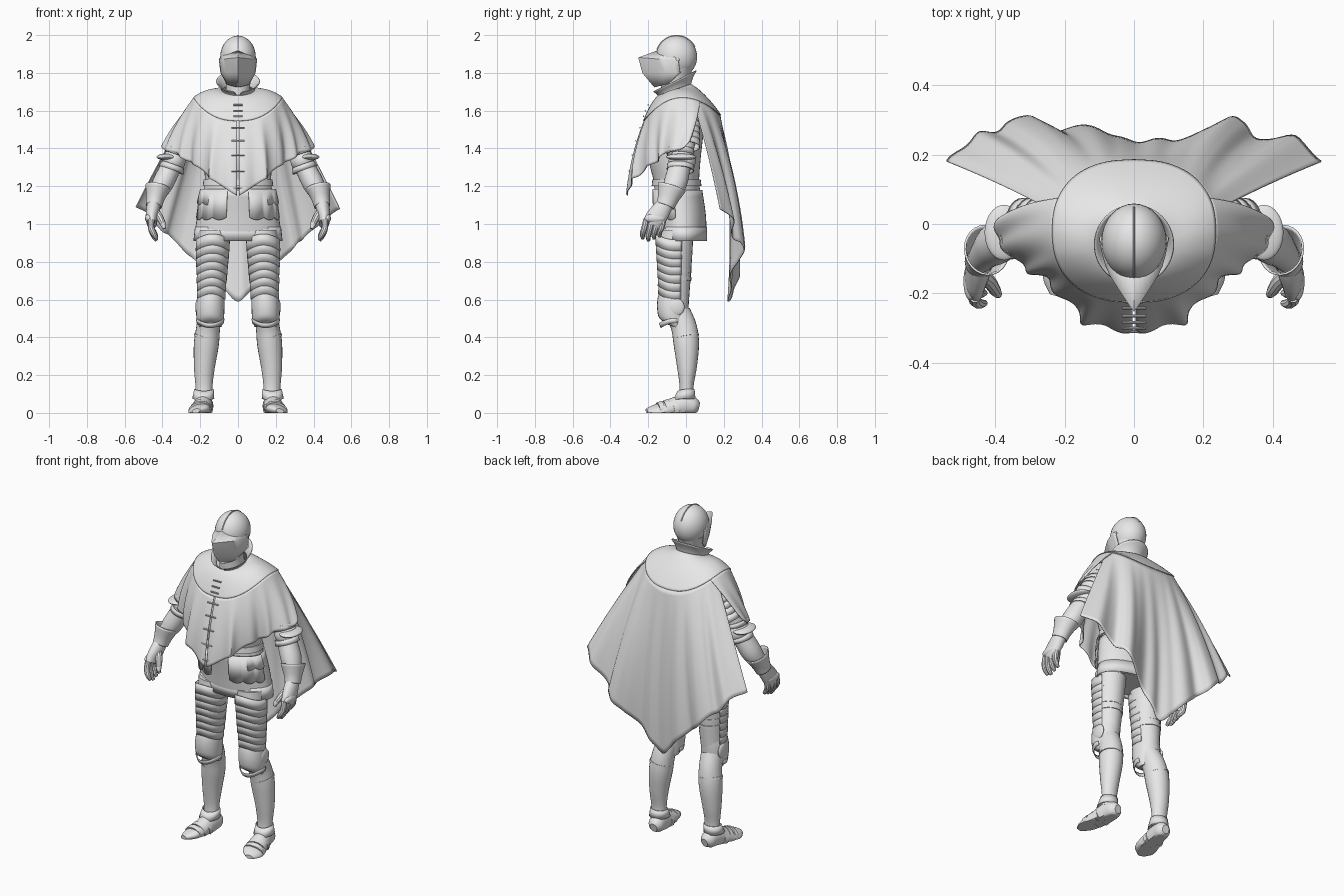
import bpy, bmesh
from math import sin, cos, pi, radians, copysign
from mathutils import Vector

if "Cube" in bpy.data.objects:
    bpy.data.objects.remove(bpy.data.objects["Cube"])

GREY = (.8, .8, .8, 1)
mat = bpy.data.materials.new("light grey")
mat.use_nodes = True
mat.diffuse_color = GREY
mat.node_tree.nodes["Principled BSDF"].inputs["Base Color"].default_value = GREY
parts = []


def finish(name, bm, mirror=False, thick=0):
    bmesh.ops.recalc_face_normals(bm, faces=bm.faces)
    mesh = bpy.data.meshes.new(name)
    bm.to_mesh(mesh)
    bm.free()
    mesh.materials.append(mat)
    ob = bpy.data.objects.new(name, mesh)
    bpy.context.collection.objects.link(ob)
    if mirror:
        ob.modifiers.new("mirror", 'MIRROR')
    if thick:
        mod = ob.modifiers.new("thickness", 'SOLIDIFY')
        mod.thickness, mod.offset = thick, 0
    parts.append(ob)
    return ob


def spline(pts, n):
    """n samples of a Catmull-Rom curve through points of any dimension."""
    out = []
    for i in range(n):
        t = i / (n - 1) * (len(pts) - 1)
        k = min(int(t), len(pts) - 2)
        f = t - k
        a, b, c, d = (pts[min(max(k + j, 0), len(pts) - 1)] for j in (-1, 0, 1, 2))
        out.append([q + f / 2 * (r - p + f * (2*p - 5*q + 4*r - s + f * (3*(q - r) + s - p)))
                    for p, q, r, s in zip(a, b, c, d)])
    return out


def grid(name, rows, closed=False, caps=False, **kw):
    """Skin rows of points; closed joins each row's ends."""
    bm = bmesh.new()
    vs = [[bm.verts.new(p) for p in row] for row in rows]
    n = len(vs[0])
    for lo, hi in zip(vs, vs[1:]):
        for i in range(n if closed else n - 1):
            j = (i + 1) % n
            bm.faces.new((lo[i], lo[j], hi[j], hi[i]))
    if caps:
        bm.faces.new(vs[0])
        bm.faces.new(vs[-1])
    return finish(name, bm, **kw)


def loft(name, rings, steps=1, n=24, arc=None, peak=0, follow=True, scallop=0, **kw):
    """Ellipse rings (x, y, z, rx, ry); arc in degrees makes an open plate."""
    if steps > 1:
        rings = spline(rings, (len(rings) - 1) * steps + 1)
    rows = []
    for k, (x, y, z, rx, ry) in enumerate(rings):
        a, b = rings[max(k - 1, 0)], rings[min(k + 1, len(rings) - 1)]
        rot = Vector((0, 0, 1)).rotation_difference(Vector(b[:3]) - Vector(a[:3]))
        row = []
        for i in range(n):
            t = radians(arc[0] + (arc[1] - arc[0]) * i / (n - 1)) if arc else 2 * pi * i / n
            p = Vector((rx * cos(t), ry * sin(t), 0))
            p = Vector((x, y, z)) + (rot @ p if follow else p)
            p.z += peak * max(0, -sin(t)) ** 2
            if k == 0 and scallop:
                p.z -= scallop * abs(sin(3 * pi * i / (n - 1)))
            p.z = max(p.z, 0)
            row.append(p)
        rows.append(row)
    return grid(name, rows, closed=not arc, caps=not (arc or kw.get("thick")), **kw)


def sheet(name, top, hem, bulge, pleat=0, waves=0, nu=56, nv=22, mirror=True):
    """Cloth hung from a top edge to a hem, bowed by bulge(top, hem)."""
    top, hem = spline(top, nu), spline(hem, nu)
    rows = []
    for j in range(nv):
        v = j / (nv - 1)
        row = []
        for i in range(nu):
            a, b = Vector(top[i]), Vector(hem[i])
            p = a.lerp(b, v) + bulge(a, b) * 2 * v * (1 - v)
            out = Vector((a.x, a.y + .02, 0)).normalized()
            p += out * pleat * v * sin(waves * pi * i / (nu - 1))
            if mirror:
                p.x = max(p.x, 0)
            row.append(p)
        rows.append(row)
    return grid(name, rows, mirror=mirror, thick=.005)


def blob(name, at, size, mirror=False):
    bm = bmesh.new()
    bmesh.ops.create_uvsphere(bm, u_segments=32, v_segments=20, radius=1)
    for v in bm.verts:
        v.co = Vector(at) + Vector(p * s for p, s in zip(v.co, size))
    return finish(name, bm, mirror)


# Helmet: skull, comb, beaked visor, pivots and neck guard
blob("helmet_skull", (0, -.05, 1.885), (.094, .109, .112))
loft("helmet_comb", [(0, -.05 - .108 * cos(t), 1.885 + .111 * sin(t), .003, .005)
                     for t in (radians(20 + 7 * i) for i in range(20))], n=8)
rows = []
for front, z, side, back, zs in ((-.135, 1.922, .086, -.075, 1.9), (-.25, 1.88, .098, -.04, 1.865),
                                 (-.228, 1.8, .09, -.03, 1.8), (-.165, 1.725, .06, -.09, 1.745)):
    half = [(0, front, z), (side * .4, front * .72 + back * .28, z * .75 + zs * .25),
            (side * .8, front * .4 + back * .6, z * .4 + zs * .6), (side, back, zs)]
    half = spline(half, 10)
    rows.append([(-x, y, h) for x, y, h in half[:0:-1]] + half)
grid("visor", rows, thick=.006)
blob("visor_pivots", (.095, -.045, 1.87), (.005, .01, .01), True)
loft("neck_guard", [(0, -.055, 1.66, .07, .075), (0, -.06, 1.75, .065, .075), (0, -.055, 1.83, .085, .09)], 4)


# Shoulder yoke, flared collar, front mantle and back cape
def yoke(deg, s=1):
    t = radians(deg)
    c, d = (copysign(abs(q) ** .85, q) for q in (cos(t), sin(t)))
    drop = .125 if deg < 0 else .095
    return (.235 * s * c, -.02 + .205 * s * d, 1.67 - drop * d * d)


def collar(deg, r, low, high):
    t = radians(deg)
    return (r * cos(t), -.06 + r * sin(t), (low + high) / 2 + (high - low) / 2 * sin(t))


def angles(a, b, n=15):
    return [a + (b - a) * i / (n - 1) for i in range(n)]


sheet("shoulder_yoke", [collar(a, .085, 1.68, 1.74) for a in angles(-90, 90)],
      [yoke(a) for a in angles(-90, 90)], lambda a, b: Vector((0, 0, .035)))
sheet("collar", [collar(a, .084, 1.675, 1.735) for a in angles(-88, 90)],
      [collar(a, .114, 1.70, 1.812) for a in angles(-78, 90)],
      lambda a, b: Vector((-a.x, -a.y - .06, 0)) * .12, nv=8)
sheet("front_mantle", [(max(x, .004), y, z) for x, y, z in (yoke(a, .985) for a in angles(-90, 24))],
      [(.006, -.31, 1.15), (.07, -.297, 1.19), (.14, -.29, 1.235), (.155, -.255, 1.25), (.21, -.21, 1.3),
       (.24, -.17, 1.32), (.27, -.145, 1.335), (.31, -.135, 1.36), (.34, -.1, 1.38), (.385, -.06, 1.39),
       (.4, -.02, 1.4), (.38, .02, 1.44)],
      lambda a, b: Vector((a.x, a.y + .02, 0)) * .14, .009, 11)
sheet("back_cape", [yoke(a, .975) for a in angles(168, 12, 29)],
      [(-.54, .18, 1.09), (-.5, .215, 1.07), (-.45, .26, 1.03), (-.405, .265, .96), (-.36, .29, .94),
       (-.31, .315, .88), (-.265, .29, .84), (-.22, .27, .8), (-.13, .28, .72), (-.06, .25, .64),
       (0, .225, .59), (.06, .235, .64), (.12, .235, .71), (.18, .25, .77), (.23, .285, .81),
       (.28, .305, .86), (.32, .295, .9), (.34, .25, .92), (.4, .245, .97), (.47, .25, 1.03), (.54, .18, 1.08)],
      lambda a, b: Vector((0, a.y * .33, .03)), .005, 22, nu=110, nv=30, mirror=False)

# Laces and clasps down the chest
for y, z, w in ((-.2, 1.63, .025), (-.215, 1.6, .025), (-.225, 1.57, .025), (-.243, 1.51, .035),
                (-.265, 1.44, .035), (-.284, 1.365, .035), (-.3, 1.28, .035), (-.31, 1.19, .025)):
    loft("chest_clasp", [(-w, y, z, .004, .004), (w, y, z, .004, .004)], n=8)

# Torso, belt, skirt band and scalloped hip plates
loft("torso", [(0, -.03, .93, .19, .1), (0, -.025, 1.0, .205, .12), (0, -.04, 1.12, .195, .125),
               (0, -.05, 1.22, .175, .12), (0, -.06, 1.34, .185, .137), (0, -.05, 1.46, .2, .14),
               (0, -.03, 1.58, .2, .13), (0, -.03, 1.66, .13, .1)], 4, 40, follow=False)
loft("waist_belt", [(0, -.05, 1.2, .187, .132), (0, -.05, 1.235, .182, .128)], n=40, follow=False)
loft("skirt", [(0, -.014, .915, .23, .12), (0, -.018, .96, .224, .122), (0, -.025, 1.05, .211, .126),
               (0, -.045, 1.18, .188, .127)], 3, 40, follow=False, thick=.008)
loft("skirt_band", [(0, -.014, .91, .233, .123), (0, -.017, .985, .225, .126)], n=40, follow=False, thick=.006)
for z, high, s in ((1.035, .15, 0), (1.115, .07, .004)):
    loft("hip_plates", [(0, -.035, z, .222 - s, .143 - s / 2), (0, -.045, z + high, .2, .135)],
         n=37, arc=(-74, -8), follow=False, scallop=.014, mirror=True, thick=.005)

# Legs: thighs with overlapping plates, knees, greaves and feet
loft("thighs", [(.147, -.065, .52, .066, .075), (.138, -.062, .68, .074, .084), (.132, -.06, .82, .083, .092),
                (.125, -.05, .96, .085, .09)], 4, mirror=True)
for i in range(7):
    z, s = .6 + .043 * i, .0024 * i
    loft("thigh_lames", [(.142 - s / 2, -.063, z, .0735 + s, .083 + s), (.141 - s / 2, -.063, z + .06, .0725 + s, .082 + s)],
         arc=(-205, 25), n=28, peak=.03, follow=False, mirror=True, thick=.003)
for z in (.7, .74, .84):
    loft("thigh_straps", [(.138, -.06, z, .078, .088), (.137, -.06, z + .02, .079, .089)], mirror=True)
loft("knee_guards", [(.147, -.045, .455, .06, .05), (.147, -.066, .49, .071, .075), (.147, -.07, .54, .075, .083),
                     (.145, -.068, .59, .074, .083), (.143, -.064, .625, .07, .078)], 4, peak=.012,
     mirror=True, follow=False)
loft("knee_rims", [(.147, -.058, .475, .07, .074), (.147, -.062, .5, .074, .081)],
     arc=(-190, 10), peak=-.025, follow=False, mirror=True, thick=.004)
blob("knee_wings", (.213, -.05, .56), (.013, .042, .045), True)
loft("greaves", [(.178, .003, .07, .045, .042), (.18, .003, .14, .045, .037), (.178, .005, .24, .055, .052),
                 (.168, .002, .36, .066, .067), (.158, -.01, .45, .063, .068), (.148, -.04, .53, .06, .065)],
     4, mirror=True)
loft("greave_rims", [(.166, .0, .4, .068, .069), (.164, -.002, .412, .067, .07)], mirror=True)
loft("ankle_guards", [(.184, -.01, .075, .056, .058), (.18, 0, .125, .049, .043)], peak=-.01,
     follow=False, mirror=True, thick=.005)
loft("feet", [(.172, .068, .03, .022, .025), (.174, .045, .035, .043, .045), (.18, .0, .04, .048, .06),
              (.188, -.06, .03, .053, .053), (.2, -.12, .018, .06, .036), (.212, -.17, .012, .054, .026),
              (.222, -.208, .01, .022, .012)], 4, mirror=True)
for y, x, r in ((-.045, .186, .057), (-.085, .193, .049), (-.12, .2, .039)):
    loft("foot_lames", [(x, y, .026, .055, r), (x + .004, y - .025, .02, .059, r - .004)], mirror=True)

# Arms: sleeve, shoulder plates, elbow guard, forearm and flared cuff
loft("upper_arms", [(.34, -.025, 1.32, .05, .052), (.308, -.01, 1.43, .05, .058), (.25, .0, 1.53, .05, .07),
                    (.19, -.005, 1.595, .05, .07)], 4, mirror=True)
for i in range(5):
    x, z = .322 - .021 * i, 1.41 + .031 * i
    loft("shoulder_lames", [(x, .002, z, .054, .071), (x - .021, .004, z + .034, .051, .069)], mirror=True,
         thick=.004)
blob("elbow_guards", (.34, -.02, 1.335), (.062, .072, .064), True)
for x, z, s in ((.355, 1.285, 1), (.33, 1.365, -1)):
    loft("elbow_rims", [(x, -.03, z, .063 + .004 * s, .07), (x - .01, -.028, z + .028, .063 - .004 * s, .07)],
         mirror=True, thick=.005)
blob("elbow_wings", (.375, -.025, 1.355), (.056, .08, .018), True)
loft("forearms", [(.445, -.105, 1.1, .036, .04), (.425, -.08, 1.16, .045, .05), (.395, -.055, 1.22, .057, .062),
                  (.345, -.03, 1.32, .052, .056)], 4, mirror=True)
loft("gauntlet_cuffs", [(.446, -.11, 1.095, .04, .046), (.438, -.095, 1.135, .046, .053),
                        (.425, -.075, 1.195, .064, .074)], 4, mirror=True, thick=.006)

# Gauntlet hands
loft("palms", [(.455, -.178, 1.0, .026, .052), (.457, -.16, 1.03, .032, .055), (.45, -.13, 1.075, .036, .05),
               (.445, -.105, 1.11, .036, .042)], 4, mirror=True)
blob("knuckle_plates", (.472, -.165, 1.03), (.02, .055, .025), True)
for i in range(4):
    y, drop = -.222 + .03 * i, .01 * abs(i - 1)
    loft("fingers", [(.43, y - .006, .912 + drop, .009, .009), (.446, y - .008, .938 + drop, .015, .015),
                     (.46, y + .002, .98, .017, .017), (.459, y + .012, 1.025, .017, .017)],
         3, 10, mirror=True)
loft("thumbs", [(.39, -.205, .975, .009, .009), (.398, -.195, 1.0, .016, .016), (.418, -.165, 1.04, .02, .02),
                (.445, -.14, 1.075, .02, .02)], 3, 10, mirror=True)

# Smooth shading with crisp plate edges
bpy.ops.object.select_all(action='DESELECT')
for ob in parts:
    ob.select_set(True)
bpy.context.view_layer.objects.active = parts[0]
bpy.ops.object.shade_smooth_by_angle(angle=radians(35))
